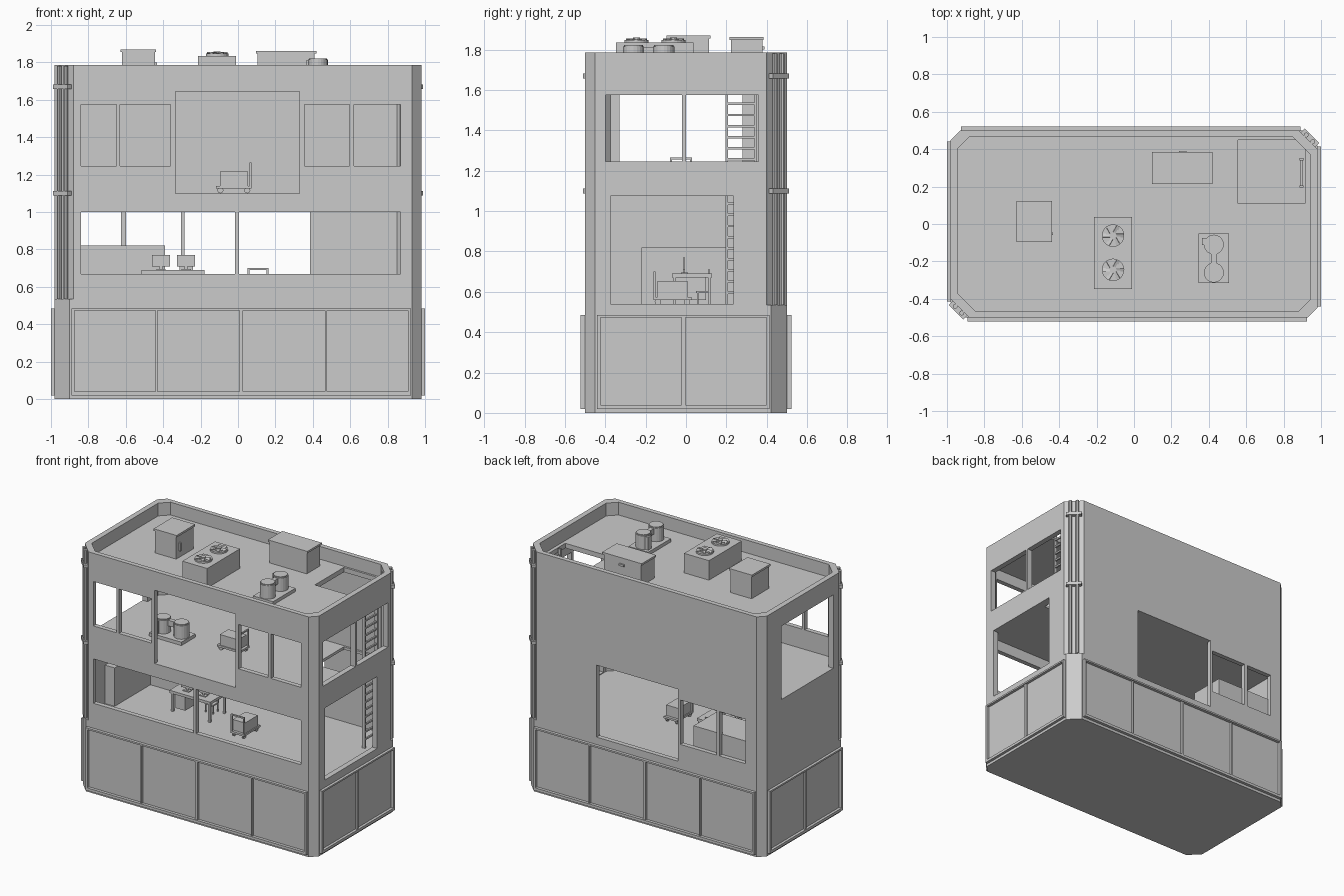
import bpy, bmesh, math
from mathutils import Matrix, Vector

cube = bpy.data.objects.get("Cube")
if cube:
    bpy.data.objects.remove(cube)

GREY = (0.6, 0.6, 0.6, 1)
grey = bpy.data.materials.new("plain_grey")
grey.use_nodes = True
grey.diffuse_color = GREY
grey.node_tree.nodes["Principled BSDF"].inputs["Base Color"].default_value = GREY


def finish(name, bm, loc=(0, 0, 0), turn=0):
    bmesh.ops.recalc_face_normals(bm, faces=bm.faces)
    mesh = bpy.data.meshes.new(name)
    bm.to_mesh(mesh)
    bm.free()
    mesh.materials.append(grey)
    ob = bpy.data.objects.new(name, mesh)
    bpy.context.scene.collection.objects.link(ob)
    ob.location = loc
    ob.rotation_euler.z = math.radians(turn)
    return ob


def add_box(bm, x0, x1, y0, y1, z0, z1):
    mid = Vector((x0 + x1, y0 + y1, z0 + z1)) / 2
    size = Matrix.Diagonal((x1 - x0, y1 - y0, z1 - z0, 1))
    bmesh.ops.create_cube(bm, size=1, matrix=Matrix.Translation(mid) @ size)


def add_cyl(bm, x, y, z0, z1, r, sides=16, axis="Z"):
    spin = Matrix.Rotation(math.pi / 2, 4, "X") if axis == "Y" else Matrix()
    bmesh.ops.create_cone(bm, cap_ends=True, segments=sides, radius1=r, radius2=r,
                          depth=abs(z1 - z0),
                          matrix=Matrix.Translation((x, y, (z0 + z1) / 2)) @ spin)


def boxes(name, items, loc=(0, 0, 0), turn=0):
    bm = bmesh.new()
    for item in items:
        add_box(bm, *item)
    return finish(name, bm, loc, turn)


def prism(name, hx, hy, pipe_cut, plain_cut, z0, z1):
    """Rectangle with clipped corners: one cut for pipe corners, one for plain."""
    p, q = pipe_cut, plain_cut
    half = [(hx, hy - p), (hx - p, hy), (-hx + q, hy), (-hx, hy - q)]
    outline = half + [(-x, -y) for x, y in half]
    bm = bmesh.new()
    face = bm.faces.new([bm.verts.new((x, y, z0)) for x, y in outline])
    grown = bmesh.ops.extrude_face_region(bm, geom=[face])["geom"]
    bmesh.ops.translate(bm, vec=(0, 0, z1 - z0),
                        verts=[v for v in grown if isinstance(v, bmesh.types.BMVert)])
    return finish(name, bm)


def carve(ob, cutters):
    for c in cutters:
        c.hide_render = True
        mod = ob.modifiers.new("cut", "BOOLEAN")
        mod.operation, mod.solver, mod.object = "DIFFERENCE", "EXACT", c
    bpy.context.view_layer.update()
    graph = bpy.context.evaluated_depsgraph_get()
    mesh = bpy.data.meshes.new_from_object(ob.evaluated_get(graph))
    ob.modifiers.clear()
    ob.data = mesh
    for c in cutters:
        bpy.data.objects.remove(c)


# Storey levels
F2, F3, ROOF, TOP = 0.535, 1.1, 1.69, 1.785
LOW, HIGH = (0.67, 1.0), (1.245, 1.575)

# Building shell
prism("ground_floor", 0.98, 0.5, 0.08, 0.05, 0, F2)
walls = prism("upper_walls", 0.98, 0.5, 0.1, 0.05, F2, TOP)
rooms = [prism("cut_room", 0.94, 0.465, 0.09, 0.06, a, b)
         for a, b in ((F2 - 0.05, 1.08), (F3, 1.655), (ROOF, 1.9))]
FRONT, BACK = (-0.6, -0.4), (0.4, 0.6)
RIGHT, LEFT = (-1.1, -0.88), (0.88, 1.1)
openings = [
    (-0.84, -0.015, *FRONT, *LOW), (0.005, 0.87, *FRONT, *LOW),
    (-0.84, -0.65, *FRONT, *HIGH), (-0.63, -0.36, *FRONT, *HIGH),
    (0.355, 0.597, *FRONT, *HIGH), (0.62, 0.87, *FRONT, *HIGH),
    (-0.335, 0.33, *FRONT, F3, 1.645),
    (-0.285, 0.385, *BACK, F2 + 0.005, 1.075),
    (-0.84, -0.625, *BACK, *LOW), (-0.6, -0.305, *BACK, *LOW),
    (*LEFT, -0.4, -0.02, *HIGH), (*LEFT, 0, 0.36, *HIGH),
    (*LEFT, -0.375, 0.235, F2 + 0.005, 1.075),
    (*RIGHT, -0.33, 0.28, F3, 1.645),
    (0.555, 0.915, 0.11, 0.45, 1.0, 1.75),
]
carve(walls, rooms + [boxes("cut_opening", [o]) for o in openings])


# Panel frames around the ground floor, laid out along local x facing local -y
def panel_frame(name, a, b, panels, depth, turn):
    z0, z1, w = 0.02, 0.485, 0.016
    d0, d1 = -depth - 0.022, -depth + 0.01
    items = [(a, b, d0, d1, z0, z0 + 0.02), (a, b, d0, d1, z1 - 0.012, z1),
             (a, a + w, d0, d1, z0, z1), (b - w, b, d0, d1, z0, z1)]
    for i in range(1, panels):
        x = a + (b - a) * i / panels
        h = 0.01 if i * 2 == panels else 0.005
        items.append((x - h, x + h, d0 + 0.006, d1, z0, z1))
    boxes(name, items, turn=turn)


panel_frame("front_panel_frame", -0.89, 0.925, 4, 0.5, 0)
panel_frame("back_panel_frame", -0.89, 0.925, 4, 0.5, 180)
panel_frame("left_panel_frame", -0.44, 0.415, 2, 0.978, 90)
panel_frame("right_panel_frame", -0.44, 0.415, 2, 0.978, -90)

# Drain pipes in two opposite corners, with brackets
for name, s in (("back_left_pipes", 1), ("front_right_pipes", -1)):
    bm = bmesh.new()
    for off in (-0.025, 0.025):
        add_cyl(bm, 0.012, off, F2, TOP - 0.005, 0.013, 10)
    for z in (F3, 1.67):
        add_box(bm, -0.01, 0.03, -0.055, 0.055, z - 0.012, z + 0.012)
    finish(name, bm, (0.93 * s, 0.45 * s, 0), 45 if s > 0 else 225)

# Ladder from the second floor to the roof
rungs = [(0.89, 0.902, 0.2, 0.345, z, z + 0.012)
         for z in [F2 + 0.055 * i for i in range(1, 21)]]
rails = [(0.885, 0.907, y, y + 0.012, F2, ROOF) for y in (0.195, 0.34)]
boxes("ladder", rungs + rails)

# Counter along the right and back walls
boxes("counter", [(-0.945, -0.86, -0.22, 0.2, F2, 0.82),
                  (-0.945, -0.39, 0.2, 0.468, F2, 0.82)])

# Desk with screens and a chair
legs = [(x, x + 0.016, y, y + 0.016, F2, 0.672)
        for x in (-0.505, -0.2) for y in (-0.065, 0.108)]
boxes("desk", legs + [(-0.515, -0.18, -0.07, 0.13, 0.67, 0.69),
                      (-0.48, -0.4, -0.05, 0.1, 0.56, 0.67)])
for i, x in enumerate((-0.412, -0.277)):
    boxes("screen_%d" % (i + 1), [(x - 0.048, x + 0.048, -0.015, -0.005, 0.71, 0.77),
                                  (x - 0.008, x + 0.008, -0.012, -0.004, 0.69, 0.73),
                                  (x - 0.025, x + 0.025, -0.025, 0.01, 0.69, 0.695)])
seat_legs = [(x, x + 0.008, y, y + 0.008, F2, 0.6)
             for x in (-0.31, -0.25) for y in (0.055, 0.11)]
boxes("chair", seat_legs + [(-0.312, -0.24, 0.05, 0.12, 0.595, 0.605),
                            (-0.312, -0.24, 0.11, 0.12, 0.6, 0.71)])


# Push carts, handle at local +x
def cart(name, loc, turn):
    bm = bmesh.new()
    add_box(bm, -0.095, 0.095, -0.057, 0.057, 0.025, 0.04)
    add_box(bm, -0.075, 0.075, -0.05, 0.05, 0.04, 0.118)
    for y in (-0.055, 0.045):
        add_box(bm, 0.083, 0.093, y, y + 0.01, 0.04, 0.165)
    add_box(bm, 0.083, 0.093, -0.055, 0.055, 0.155, 0.165)
    for x in (-0.072, 0.072):
        for y in (-0.04, 0.04):
            bmesh.ops.create_cone(bm, cap_ends=True, segments=12, radius1=0.016,
                                  radius2=0.016, depth=0.012,
                                  matrix=Matrix.Translation((x, y, 0.016))
                                  @ Matrix.Rotation(math.pi / 2, 4, "X"))
    finish(name, bm, loc, turn)


cart("upper_cart", (-0.022, -0.025, F3), 0)
cart("lower_cart", (0.107, -0.067, F2), -90)


# Twin tank units on a base, tanks spaced along local y
def tanks(name, loc, turn):
    bm = bmesh.new()
    add_box(bm, -0.082, 0.082, -0.133, 0.133, 0, 0.025)
    for y in (-0.077, 0.073):
        add_cyl(bm, 0, y, 0.025, 0.125, 0.053, 20)
        add_cyl(bm, 0, y, 0.125, 0.132, 0.048, 20)
    add_box(bm, -0.016, 0.016, -0.06, 0.06, 0.08, 0.122)
    add_box(bm, -0.064, -0.03, 0.07, 0.108, 0.025, 0.12)
    finish(name, bm, loc, turn)


tanks("roof_tanks", (0.427, -0.183, ROOF), 0)
tanks("upper_floor_tanks", (-0.485, -0.08, F3), 90)

# Roof cabinets with lids and latches
boxes("tall_roof_cabinet", [(-0.62, -0.445, -0.09, 0.115, ROOF, 1.858),
                            (-0.627, -0.438, -0.096, 0.122, 1.855, 1.87),
                            (-0.446, -0.432, -0.06, -0.045, 1.74, 1.8)])
boxes("wide_roof_cabinet", [(0.105, 0.41, 0.222, 0.378, ROOF, 1.85),
                            (0.095, 0.42, 0.215, 0.385, 1.848, 1.862),
                            (0.24, 0.28, 0.377, 0.39, 1.8, 1.815)])

# Fan unit with two ringed fans
bm = bmesh.new()
add_box(bm, -0.215, -0.01, -0.347, 0.037, ROOF, 1.835)
for y in (-0.062, -0.245):
    for radius, tall in ((0.06, 0.012), (0.04, 0.016), (0.018, 0.024)):
        add_cyl(bm, -0.112, y, 1.835, 1.835 + tall, radius, 20)
    for k in range(6):
        spot = Matrix.Translation((-0.112, y, 1.85)) @ Matrix.Rotation(k * math.pi / 3, 4, "Z")
        bmesh.ops.create_cube(bm, size=1, matrix=spot @ Matrix.Translation((0.03, 0, 0))
                              @ Matrix.Rotation(0.35, 4, "X") @ Matrix.Diagonal((0.05, 0.02, 0.005, 1)))
finish("fan_unit", bm)
